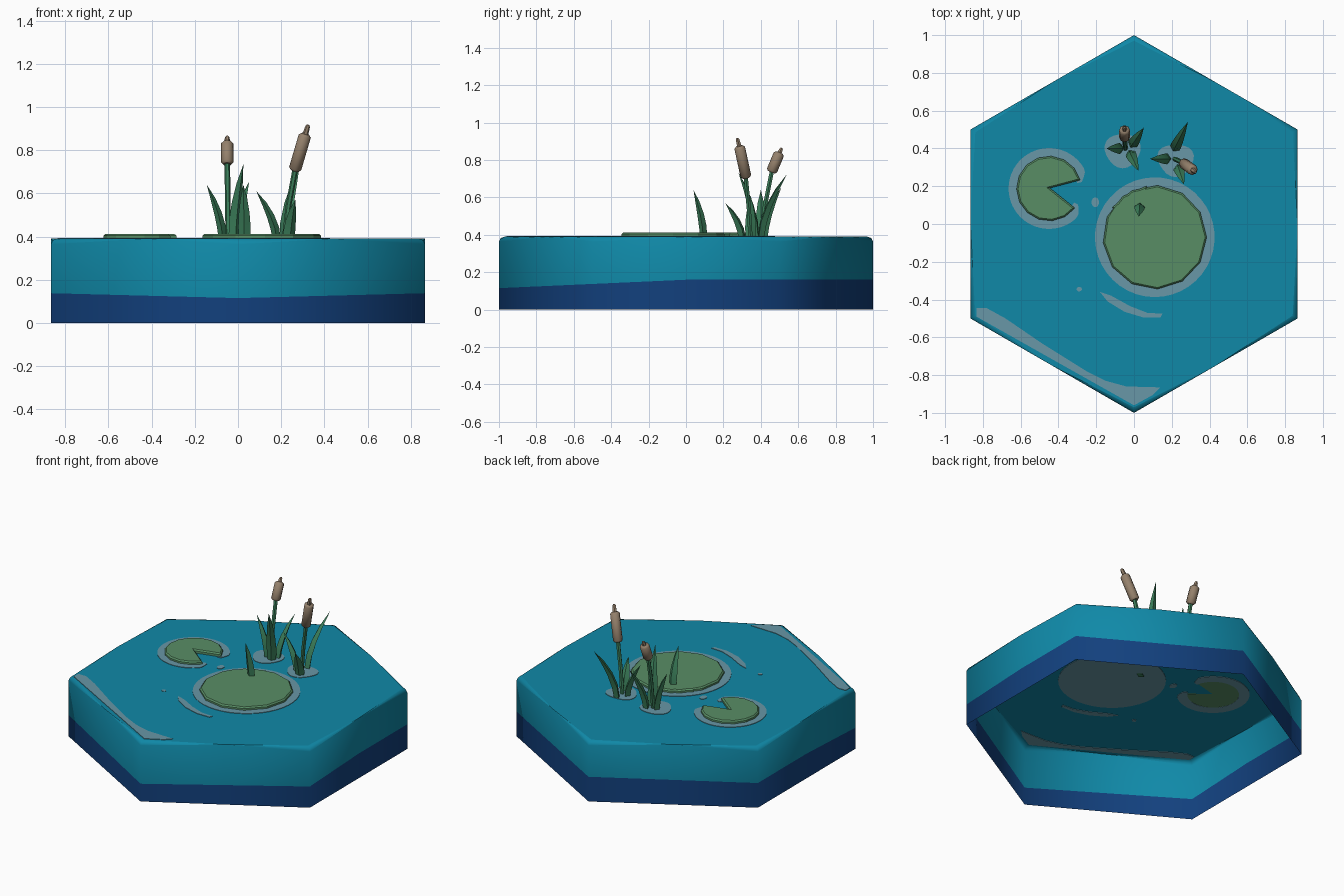
import bpy, bmesh, math
from mathutils import Vector

cube = bpy.data.objects.get("Cube")
if cube:
    bpy.data.objects.remove(cube, do_unlink=True)

TOP = 0.39


def material(name, rgb):
    m = bpy.data.materials.new(name)
    m.use_nodes = True
    m.diffuse_color = (*rgb, 1)
    bsdf = m.node_tree.nodes["Principled BSDF"]
    bsdf.inputs["Base Color"].default_value = (*rgb, 1)
    bsdf.inputs["Roughness"].default_value = 0.8
    return m


water = material("water teal", (0.005, 0.25, 0.39))
deep = material("deep blue", (0.006, 0.051, 0.205))
foam = material("pale foam", (0.138, 0.31, 0.385))
leaf = material("lily green", (0.098, 0.27, 0.13))
reed = material("reed green", (0.045, 0.215, 0.105))
brown = material("cattail brown", (0.30, 0.22, 0.15))


def finish(name, bm, mats, smooth=None):
    bmesh.ops.recalc_face_normals(bm, faces=bm.faces)
    mesh = bpy.data.meshes.new(name)
    bm.to_mesh(mesh)
    bm.free()
    for m in mats:
        mesh.materials.append(m)
    ob = bpy.data.objects.new(name, mesh)
    bpy.context.collection.objects.link(ob)
    if smooth:
        bpy.ops.object.select_all(action='DESELECT')
        ob.select_set(True)
        bpy.context.view_layer.objects.active = ob
        bpy.ops.object.shade_smooth_by_angle(angle=math.radians(smooth))
    return ob


def plate(name, pts, z0, z1, mat, bevel=0):
    """Flat outline extruded between two heights."""
    bm = bmesh.new()
    face = bm.faces.new([bm.verts.new((x, y, z0)) for x, y in pts])
    ext = bmesh.ops.extrude_face_region(bm, geom=[face], use_keep_orig=True)
    up = [v for v in ext["geom"] if isinstance(v, bmesh.types.BMVert)]
    bmesh.ops.translate(bm, verts=up, vec=(0, 0, z1 - z0))
    if bevel:
        rim = [e for e in bm.edges if all(v in up for v in e.verts)]
        bmesh.ops.bevel(bm, geom=rim, offset=bevel, segments=1, affect='EDGES')
    return finish(name, bm, [mat])


def foam_plate(name, pts):
    return plate(name, pts, TOP - 0.003, TOP + 0.003, foam)


def tube(name, centres, radii, mat, sides=8, across=Vector((1, 0, 0)), angle=50):
    """Skin of rings along a path; each radius is (wide, deep), zero makes a point."""
    bm = bmesh.new()
    rings = []
    for i, (c, (rw, rd)) in enumerate(zip(centres, radii)):
        t = (centres[min(i + 1, len(centres) - 1)] - centres[max(i - 1, 0)]).normalized()
        u = (across - t * across.dot(t)).normalized()
        w = t.cross(u)
        if rw == 0:
            rings.append([bm.verts.new(c)])
            continue
        rings.append([bm.verts.new(c + u * rw * math.cos(a) + w * rd * math.sin(a))
                      for a in (2 * math.pi * k / sides for k in range(sides))])
    for a, b in zip(rings, rings[1:]):
        for k in range(sides):
            n = (k + 1) % sides
            bm.faces.new([a[k], a[n], b[0]] if len(b) == 1 else [a[k], a[n], b[n], b[k]])
    for r in (rings[0], rings[-1]):
        if len(r) > 2:
            bm.faces.new(r)
    return finish(name, bm, [mat], angle)


# Water block: open-bottomed hexagonal shell with a deep band that rises to the back
def band_height(y):
    return 0.16 if y > 0 else 0.16 + 0.045 * y


corners = [Vector((math.sin(k * math.pi / 3), -math.cos(k * math.pi / 3))) for k in range(6)]
rim = []
for k in range(6):
    rim += [corners[k], (corners[k] + corners[(k + 1) % 6]) / 2]
bm = bmesh.new()
levels = [[bm.verts.new((p.x, p.y, h(p.y))) for p in rim]
          for h in (lambda y: 0, band_height, lambda y: TOP)]
for lo, hi in zip(levels, levels[1:]):
    for k in range(12):
        n = (k + 1) % 12
        f = bm.faces.new([lo[k], lo[n], hi[n], hi[k]])
        f.material_index = 1 if lo is levels[0] else 0
bm.faces.new(levels[2])
edges = [e for e in bm.edges if all(v in levels[2] for v in e.verts)]
bmesh.ops.bevel(bm, geom=edges, offset=0.026, segments=2, profile=0.5, affect='EDGES')
block = finish("water_block", bm, [water, deep])
for p in block.data.polygons:
    p.use_smooth = p.normal.z < 0.95


# Lily pads with a wedge notch, each inside a foam ring
def lily_pad(name, cx, cy, r, tip, start, end, count, gap):
    def arc(radius, a0, a1, n):
        return [(cx + radius(i / n) * math.cos(math.radians(a0 + (a1 - a0) * i / n)),
                 cy + radius(i / n) * math.sin(math.radians(a0 + (a1 - a0) * i / n)))
                for i in range(n + 1)]
    plate(name, [tip] + arc(lambda t: r, start, end, count), TOP - 0.002, 0.412, leaf, 0.008)
    outer = arc(lambda t: r + gap * min(1, 0.1 + 6 * math.sin(math.pi * t)), start - 4, end + 8, 48)
    inner = arc(lambda t: r - 0.02, start - 4, end + 8, 48)
    foam_plate(name + "_foam", outer + inner[::-1])


lily_pad("large_lily_pad", 0.11, -0.07, 0.275, (0.10, -0.06), 99, 505 - 0, 14, 0.042)
lily_pad("small_lily_pad", -0.45, 0.188, 0.172, (-0.445, 0.19), 15, 323, 13, 0.042)


# Foam patches and streaks
def blob(name, cx, cy, rx, ry, wobble=0.0):
    foam_plate(name, [(cx + rx * math.cos(a) * (1 + wobble * math.sin(3 * a)),
                       cy + ry * math.sin(a) * (1 + wobble * math.sin(3 * a)))
                      for a in (math.pi * k / 12 for k in range(24))])


blob("back_clump_foam", -0.06, 0.39, 0.095, 0.09, 0.06)
blob("side_clump_foam", 0.22, 0.34, 0.095, 0.085, 0.08)
blob("single_blade_foam", 0.03, 0.09, 0.025, 0.03)
blob("front_foam_spot", -0.29, -0.345, 0.014, 0.012)
blob("middle_foam_spot", -0.205, 0.115, 0.02, 0.026)
foam_plate("edge_streak", [(-0.835, -0.49), (-0.835, -0.445), (-0.78, -0.445), (-0.68, -0.50),
                           (-0.49, -0.63), (-0.25, -0.78), (-0.15, -0.83), (-0.04, -0.86),
                           (0.14, -0.865), (0.10, -0.905), (0, -0.96)])
foam_plate("small_streak", [(-0.18, -0.36), (-0.12, -0.38), (-0.02, -0.435), (0.07, -0.47),
                            (0.15, -0.475), (0.14, -0.495), (0.05, -0.495), (-0.05, -0.465),
                            (-0.14, -0.41)])


# Reed blades: rise upright, then lean outward to a point
def blade(name, base, tip):
    b, t = Vector((*base, TOP - 0.01)), Vector(tip)
    lean = Vector((t.x - b.x, t.y - b.y, 0))
    across = Vector((-lean.y, lean.x, 0)).normalized()
    steps = (0, 0.25, 0.5, 0.75, 1)
    path = [b + lean * s ** 1.7 + Vector((0, 0, (t.z - b.z) * s)) for s in steps]
    widths = [(w, w * 0.7) for w in (0.026, 0.029, 0.025, 0.016, 0)]
    tube(name, path, widths, reed, 4, across, 40)


blade("back_clump_left_blade", (-0.07, 0.40), (-0.145, 0.40, 0.64))
blade("back_clump_front_blade", (-0.02, 0.375), (0.025, 0.28, 0.735))
blade("back_clump_rear_blade", (-0.01, 0.42), (0.052, 0.51, 0.655))
blade("side_clump_left_blade", (0.18, 0.345), (0.085, 0.345, 0.61))
blade("side_clump_front_blade", (0.235, 0.30), (0.265, 0.21, 0.57))
blade("side_clump_rear_blade", (0.215, 0.40), (0.285, 0.54, 0.725))
blade("single_blade", (0.03, 0.095), (0.025, 0.04, 0.64))


# Cattails: thin stem, chamfered seed head and a small spike
def cattail(name, base, low, high, spike):
    b, lo, hi, sp = (Vector(p) for p in (base, low, high, spike))
    mid = b.lerp(lo, 0.5) + Vector(((b.x - lo.x), (b.y - lo.y), 0)) * 0.1
    tube(name + "_stem", [b, mid, lo.lerp(hi, 0.1)], [(0.013, 0.013)] * 3, reed, 6)
    d = (hi - lo).normalized() * 0.01
    tube(name + "_head", [lo, lo + d, hi - d, hi],
         [(r, r) for r in (0.02, 0.029, 0.029, 0.018)], brown, 8)
    tube(name + "_spike", [hi - d, sp - d * 0.8, sp],
         [(r, r) for r in (0.014, 0.011, 0.006)], brown, 6)


cattail("back_cattail", (-0.045, 0.40, 0.38), (-0.05, 0.456, 0.735), (-0.05, 0.50, 0.84),
        (-0.05, 0.512, 0.865))
cattail("side_cattail", (0.215, 0.345, 0.38), (0.262, 0.322, 0.705), (0.312, 0.285, 0.875),
        (0.325, 0.274, 0.917))
